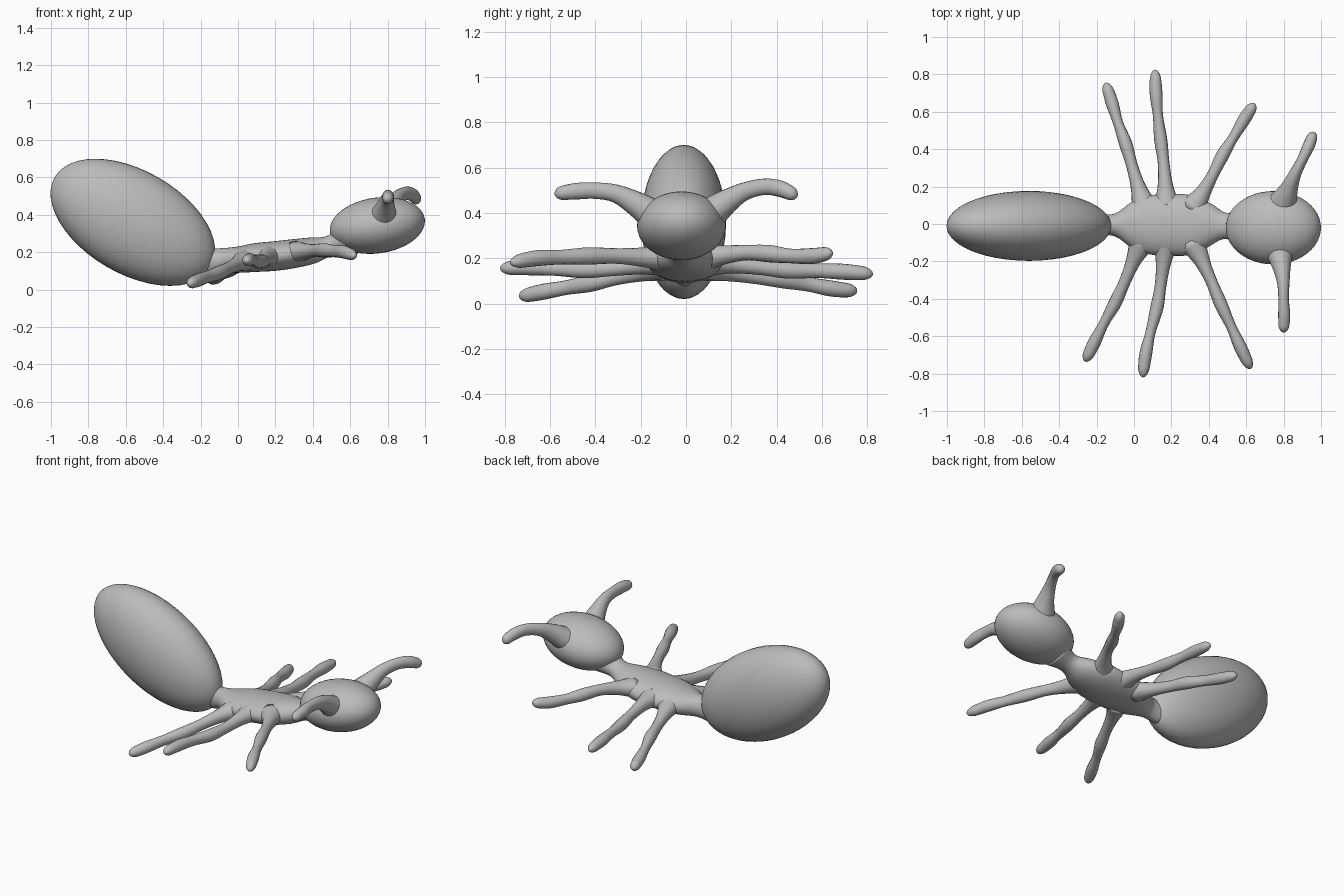
import bpy, bmesh, math
from mathutils import Vector, Matrix

if "Cube" in bpy.data.objects:
    bpy.data.objects.remove(bpy.data.objects["Cube"], do_unlink=True)

GREY = bpy.data.materials.new("plain_grey")
GREY.use_nodes = True
colour = (0.5, 0.5, 0.5, 1)
GREY.diffuse_color = colour
GREY.node_tree.nodes["Principled BSDF"].inputs["Base Color"].default_value = colour


def finish(name, bm):
    bmesh.ops.recalc_face_normals(bm, faces=bm.faces)
    for f in bm.faces:
        f.smooth = True
    mesh = bpy.data.meshes.new(name)
    bm.to_mesh(mesh)
    bm.free()
    mesh.materials.append(GREY)
    obj = bpy.data.objects.new(name, mesh)
    bpy.context.collection.objects.link(obj)
    return obj


def ellipsoid(name, centre, radii, tilt):
    bm = bmesh.new()
    m = (Matrix.Translation(centre) @ Matrix.Rotation(math.radians(tilt), 4, 'Y')
         @ Matrix.Diagonal((*radii, 1)) @ Matrix.Rotation(math.pi / 2, 4, 'Y'))
    bmesh.ops.create_uvsphere(bm, u_segments=40, v_segments=24, radius=1, matrix=m)
    return finish(name, bm)


def spline(values, t):
    """Smooth interpolation through a list of vectors, t from 0 to 1."""
    n = len(values) - 1
    i = min(int(t * n), n - 1)
    f = t * n - i
    p1, p2 = values[i], values[i + 1]
    p0 = values[i - 1] if i > 0 else p1 * 2 - p2
    p3 = values[i + 2] if i + 2 <= n else p2 * 2 - p1
    return 0.5 * (2 * p1 + (p2 - p0) * f + (2 * p0 - 5 * p1 + 4 * p2 - p3) * f * f
                  + (3 * p1 - p0 - 3 * p2 + p3) * f ** 3)


def loft(name, path, widths, heights, steps=36, sides=16, round_end=0.0):
    """Elliptical tube along a path, with an optional rounded tip."""
    pts = [Vector(p) for p in path]
    size = [Vector((w, h, 0)) for w, h in zip(widths, heights)]
    bm = bmesh.new()
    rings = []
    for s in range(steps + 1):
        t = s / steps
        if round_end:
            t = 1 - (1 - t) ** 1.5          # closer rings near the tip
        p = spline(pts, t)
        along = (spline(pts, min(t + .01, 1)) - spline(pts, max(t - .01, 0))).normalized()
        side = along.cross(Vector((0, 0, 1))).normalized()
        up = side.cross(along)
        r = spline(size, t)
        if round_end and t > 1 - round_end:
            k = (t - 1 + round_end) / round_end
            r = r * max(math.sqrt(max(1 - k * k, 0)), 0.03)
        rings.append([bm.verts.new(p + side * r.x * math.cos(a) + up * r.y * math.sin(a))
                      for a in (2 * math.pi * j / sides for j in range(sides))])
    for a, b in zip(rings, rings[1:]):
        for j in range(sides):
            k = (j + 1) % sides
            bm.faces.new((a[j], a[k], b[k], b[j]))
    bm.faces.new(rings[0])
    bm.faces.new(rings[-1])
    return finish(name, bm)


# Body: raised abdomen, head and the slim thorax joining them
ellipsoid("abdomen", (-0.562, -0.01, 0.36), (0.483, 0.187, 0.276), 30)
ellipsoid("head", (0.745, -0.02, 0.343), (0.256, 0.196, 0.149), -8)
loft("thorax",
     [(-0.19, -0.005, 0.15), (-0.10, -0.005, 0.155), (0, -0.005, 0.16), (0.10, -0.005, 0.172),
      (0.20, -0.005, 0.18), (0.30, -0.005, 0.193), (0.40, -0.005, 0.21), (0.49, -0.01, 0.235),
      (0.58, -0.015, 0.27)],
     [0.055, 0.062, 0.130, 0.160, 0.165, 0.160, 0.118, 0.070, 0.105],
     [0.075, 0.066, 0.070, 0.077, 0.079, 0.077, 0.070, 0.054, 0.075],
     steps=48, sides=32)

# Legs: flared root, knobbly joints, rounded tip
LEG_WIDTH = [0.075, 0.042, 0.031, 0.035, 0.027, 0.034, 0.027]
LEG_HEIGHT = [0.060, 0.042, 0.034, 0.038, 0.032, 0.035, 0.028]
legs = {
    "front_left_leg": [(0.31, 0.08, 0.20), (0.37, 0.17, 0.215), (0.425, 0.27, 0.225),
                       (0.475, 0.37, 0.22), (0.53, 0.46, 0.21), (0.59, 0.56, 0.21),
                       (0.645, 0.645, 0.225)],
    "middle_left_leg": [(0.175, 0.09, 0.18), (0.168, 0.20, 0.175), (0.158, 0.33, 0.16),
                        (0.143, 0.45, 0.148), (0.128, 0.58, 0.145), (0.118, 0.70, 0.14),
                        (0.113, 0.825, 0.13)],
    "rear_left_leg": [(0.06, 0.08, 0.16), (0.025, 0.19, 0.14), (-0.01, 0.31, 0.12),
                      (-0.045, 0.43, 0.105), (-0.085, 0.54, 0.085), (-0.118, 0.65, 0.065),
                      (-0.152, 0.755, 0.055)],
    "front_right_leg": [(0.31, -0.09, 0.20), (0.365, -0.20, 0.205), (0.415, -0.31, 0.21),
                        (0.465, -0.43, 0.21), (0.52, -0.55, 0.205), (0.57, -0.66, 0.20),
                        (0.625, -0.775, 0.18)],
    "middle_right_leg": [(0.17, -0.09, 0.18), (0.158, -0.20, 0.17), (0.142, -0.33, 0.155),
                         (0.122, -0.45, 0.15), (0.088, -0.58, 0.155), (0.062, -0.70, 0.16),
                         (0.047, -0.82, 0.155)],
    "rear_right_leg": [(0.045, -0.09, 0.16), (0.0, -0.19, 0.14), (-0.05, -0.31, 0.115),
                       (-0.10, -0.42, 0.09), (-0.16, -0.53, 0.07), (-0.215, -0.64, 0.05),
                       (-0.262, -0.735, 0.030)],
}
for name, path in legs.items():
    loft(name, path, LEG_WIDTH, LEG_HEIGHT, round_end=0.07)

# Antennae: rise from the sides of the head and droop at the tips
antennae = {
    "left_antenna": [(0.79, 0.10, 0.39), (0.825, 0.18, 0.45), (0.858, 0.26, 0.495),
                     (0.90, 0.345, 0.515), (0.935, 0.42, 0.505), (0.962, 0.49, 0.472)],
    "right_antenna": [(0.775, -0.13, 0.38), (0.788, -0.22, 0.44), (0.798, -0.31, 0.485),
                      (0.80, -0.40, 0.498), (0.803, -0.49, 0.495), (0.80, -0.58, 0.483)],
}
for name, path in antennae.items():
    loft(name, path, [0.085, 0.052, 0.034, 0.028, 0.032, 0.026],
         [0.075, 0.055, 0.040, 0.036, 0.036, 0.028], round_end=0.08)
